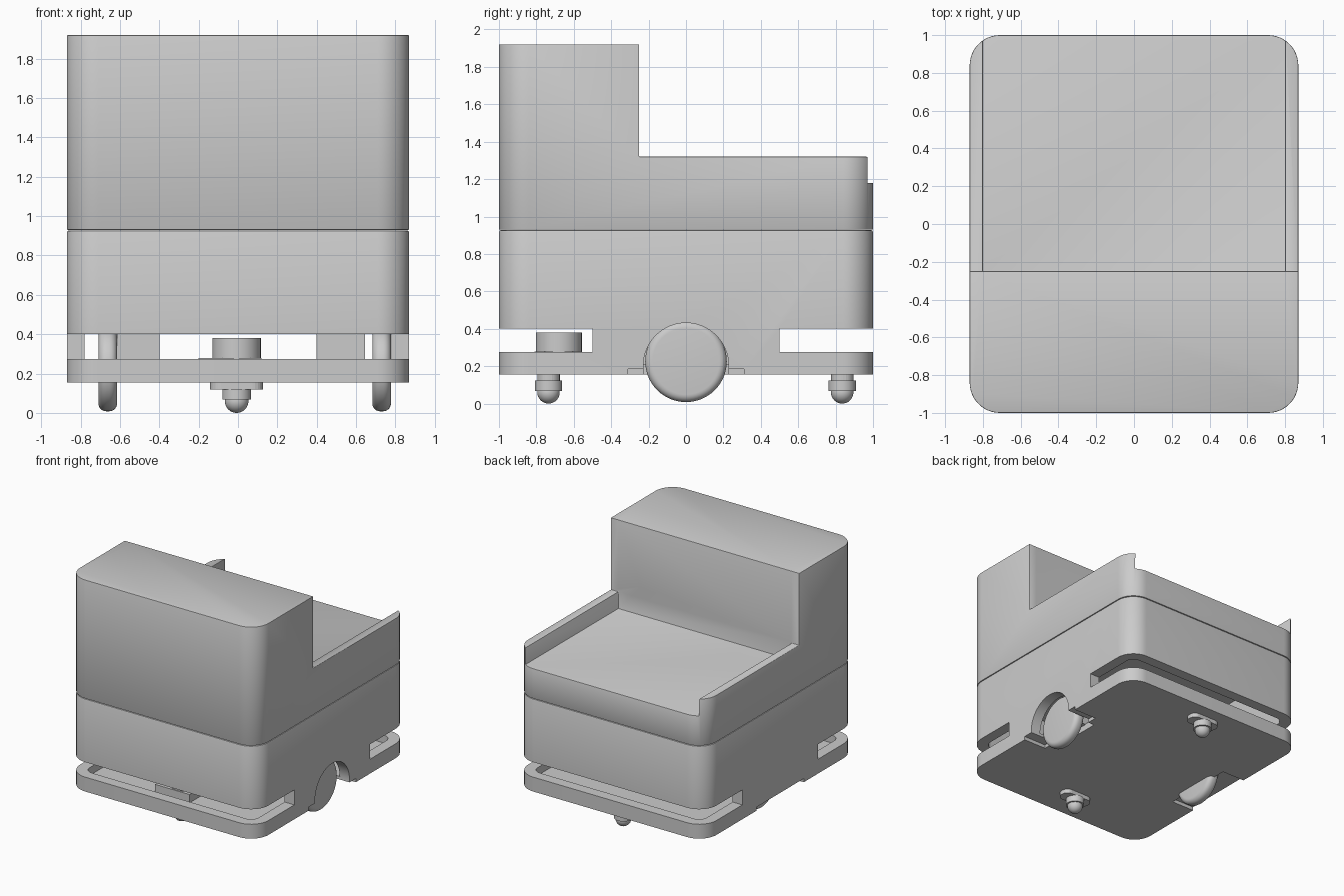
import bpy, bmesh, math
from mathutils import Matrix, Vector

if "Cube" in bpy.data.objects:
    bpy.data.objects.remove(bpy.data.objects["Cube"])

gray = bpy.data.materials.new("plain_gray")
gray.use_nodes = True
gray.diffuse_color = (0.6, 0.6, 0.6, 1)
gray.node_tree.nodes["Principled BSDF"].inputs["Base Color"].default_value = (0.6, 0.6, 0.6, 1)


def finish(bm, name):
    mesh = bpy.data.meshes.new(name)
    bmesh.ops.recalc_face_normals(bm, faces=bm.faces)
    bm.to_mesh(mesh)
    bm.free()
    mesh.materials.append(gray)
    obj = bpy.data.objects.new(name, mesh)
    bpy.context.collection.objects.link(obj)
    return obj


def box(name, x, y, z, corner=0, segments=12):
    """Box from (min, max) ranges, optionally with rounded vertical corners."""
    bm = bmesh.new()
    bmesh.ops.create_cube(bm, size=1)
    for v in bm.verts:
        v.co = Vector([r[0] if c < 0 else r[1] for c, r in zip(v.co, (x, y, z))])
    if corner:
        upright = [e for e in bm.edges if abs(e.verts[0].co.z - e.verts[1].co.z) > 0.001]
        bmesh.ops.bevel(bm, geom=upright, offset=corner, segments=segments,
                        profile=0.5, affect='EDGES')
    return finish(bm, name)


def cylinder(name, center, radius, depth, axis='Z'):
    bm = bmesh.new()
    bmesh.ops.create_cone(bm, cap_ends=True, segments=64, radius1=radius,
                          radius2=radius, depth=depth)
    turn = Matrix.Rotation(math.pi / 2, 4, 'Y') if axis == 'X' else Matrix()
    bm.transform(Matrix.Translation(center) @ turn)
    return finish(bm, name)


def activate(obj):
    bpy.ops.object.select_all(action='DESELECT')
    obj.select_set(True)
    bpy.context.view_layer.objects.active = obj


def cut(obj, *cutters):
    for cutter in cutters:
        mod = obj.modifiers.new("cut", 'BOOLEAN')
        mod.operation = 'DIFFERENCE'
        mod.solver = 'EXACT'
        mod.object = cutter
        activate(obj)
        bpy.ops.object.modifier_apply(modifier=mod.name)
        bpy.data.objects.remove(cutter)


def soften(obj, width, segments=2):
    mod = obj.modifiers.new("edge_rounding", 'BEVEL')
    mod.width = width
    mod.segments = segments
    mod.limit_method = 'ANGLE'
    mod.angle_limit = math.radians(40)
    activate(obj)
    bpy.ops.object.modifier_apply(modifier=mod.name)


def smooth(obj):
    activate(obj)
    bpy.ops.object.shade_smooth_by_angle(angle=math.radians(35))


W, L, R = 0.87, 1.0, 0.16      # half width, half length, corner radius
WALL = 0.09

# Upper body: tall front block, low rear deck between two side rails
upper = box("upper_body", (-W, W), (-L, L), (0.93, 1.92), R)
cut(upper,
    box("rear_cut", (-2, 2), (-0.25, 2), (1.32, 3)),
    box("deck_cut", (-0.80, 0.80), (-0.25, 2), (1.18, 3)))
soften(upper, 0.008)
smooth(upper)

# Lower body: hollow shell with a softened top edge
lower = box("lower_body", (-W, W), (-L, L), (0.155, 0.927), R)
bm = bmesh.new()
bm.from_mesh(lower.data)
rim = [e for e in bm.edges if all(v.co.z > 0.92 for v in e.verts)]
bmesh.ops.bevel(bm, geom=rim, offset=0.01, segments=2, profile=0.5, affect='EDGES')
bm.to_mesh(lower.data)
bm.free()
cut(lower, box("cavity", (-W + WALL, W - WALL), (-L + WALL, L - WALL),
               (0.21, 0.85), R - WALL))

# Sensor slots wrapped around both ends
for end in (-1, 1):
    cut(lower, box("slot", (-2, 2), sorted((end * 0.5, end * 2)), (0.275, 0.40)))

# Wheel arches and shallow notches under each side
for side in (-1, 1):
    cut(lower,
        cylinder("arch", (side * 0.8, 0, 0.203), 0.228, 0.4, 'X'),
        box("notch", sorted((side * 0.66, side * 1.2)), (-0.31, 0.31), (0.1, 0.185)))
smooth(lower)

# Drive wheels with rounded treads, and their motor housings
for side, x in (("right", -0.662), ("left", 0.73)):
    wheel = cylinder(side + "_wheel", (x, 0, 0.226), 0.218, 0.095, 'X')
    soften(wheel, 0.04, 6)
    smooth(wheel)
    inner, outer = (-0.615, -0.40) if side == "right" else (0.40, 0.645)
    box(side + "_motor", (inner, outer), (-0.12, 0.12), (0.205, 0.42))

# Ball casters under both ends
CX = -0.007
for end, y in (("front", -0.735), ("rear", 0.835)):
    box(end + "_caster_plate", (CX - 0.135, CX + 0.135), (y - 0.06, y + 0.06),
        (0.12, 0.16), 0.055, 6)
    smooth(cylinder(end + "_caster_housing", (CX, y, 0.095), 0.073, 0.055))
    bm = bmesh.new()
    bmesh.ops.create_uvsphere(bm, u_segments=32, v_segments=16, radius=0.06)
    bm.transform(Matrix.Translation((CX, y, 0.06)))
    smooth(finish(bm, end + "_caster_ball"))

# Sensor drum on its bracket inside the front slot
box("sensor_bracket", (-0.20, 0.12), (-0.81, -0.56), (0.205, 0.279))
smooth(cylinder("sensor_drum", (CX, -0.68, 0.325), 0.123, 0.11))
